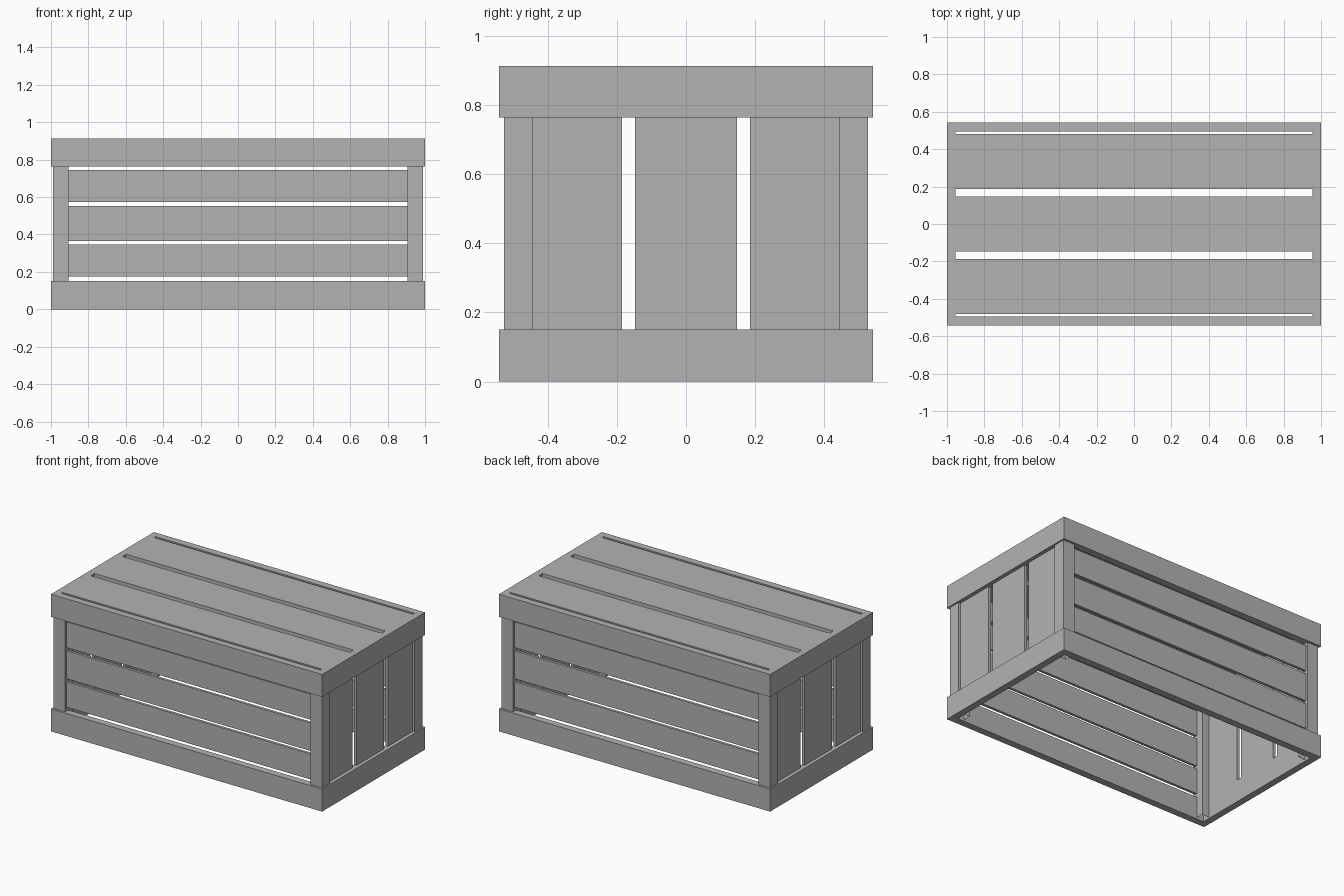
import bpy
import bmesh
from mathutils import Vector

cube = bpy.data.objects.get("Cube")
if cube:
    bpy.data.objects.remove(cube, do_unlink=True)

grey = bpy.data.materials.new("plain grey")
grey.use_nodes = True
GREY = (0.45, 0.45, 0.45, 1)
grey.diffuse_color = GREY
grey.node_tree.nodes["Principled BSDF"].inputs["Base Color"].default_value = GREY

HX, HY, HZ = 1.0, 0.542, 0.914     # overall half length, half width, height
IX, IY = 0.955, 0.495              # inside of the frames
BAND = 0.15                        # height of the frames


def finish(name, bm):
    bmesh.ops.recalc_face_normals(bm, faces=bm.faces)
    mesh = bpy.data.meshes.new(name)
    bm.to_mesh(mesh)
    bm.free()
    mesh.materials.append(grey)
    obj = bpy.data.objects.new(name, mesh)
    bpy.context.collection.objects.link(obj)
    return obj


def box(name, lo, hi, open_ends=False):
    bm = bmesh.new()
    bmesh.ops.create_cube(bm, size=1)
    lo, hi = Vector(lo), Vector(hi)
    for v in bm.verts:
        v.co = (lo + hi) / 2 + v.co * (hi - lo)
    if open_ends:
        bm.normal_update()
        ends = [f for f in bm.faces if abs(f.normal.z) > 0.9]
        bmesh.ops.delete(bm, geom=ends, context='FACES_ONLY')
    return finish(name, bm)


def extrude_down(bm, faces, depth):
    new = bmesh.ops.extrude_face_region(bm, geom=faces)["geom"]
    verts = [g for g in new if isinstance(g, bmesh.types.BMVert)]
    bmesh.ops.translate(bm, verts=verts, vec=(0, 0, -depth))
    return [g for g in new if isinstance(g, bmesh.types.BMFace)]


def frame(name, top, planks, plank_depth=0.03):
    """Rectangular band, with lengthwise planks closing its top."""
    xs = [-HX, -IX, IX, HX]
    ys = sorted({-HY, -IY, IY, HY}.union(*planks))
    bm = bmesh.new()
    grid = [[bm.verts.new((x, y, top)) for y in ys] for x in xs]
    for i in range(len(xs) - 1):
        for j in range(len(ys) - 1):
            rim = i != 1 or j in (0, len(ys) - 2)
            if rim or (ys[j], ys[j + 1]) in planks:
                bm.faces.new((grid[i][j], grid[i + 1][j],
                              grid[i + 1][j + 1], grid[i][j + 1]))
    depth = BAND
    faces = bm.faces[:]
    if planks:
        faces = extrude_down(bm, faces, plank_depth)
        depth -= plank_depth
        faces = [f for f in faces if abs(f.calc_center_median().x) > IX
                 or abs(f.calc_center_median().y) > IY]
    extrude_down(bm, faces, depth)
    bmesh.ops.recalc_face_normals(bm, faces=bm.faces)
    bmesh.ops.dissolve_limit(bm, angle_limit=0.01, verts=bm.verts, edges=bm.edges)
    return finish(name, bm)


# Top lid with slots and open bottom band
frame("slotted_lid", HZ, [(-0.48, -0.187), (-0.148, 0.148), (0.187, 0.48)])
frame("bottom_band", BAND, [])

# Hollow corner posts
PX, PY = 0.905, 0.445
for sx, side in ((1, "left"), (-1, "right")):
    for sy, end in ((-1, "front"), (1, "back")):
        xs = sorted((sx * PX, sx * 0.99))
        ys = sorted((sy * PY, sy * 0.527))
        box(f"{end}_{side}_post", (xs[0], ys[0], 0.01), (xs[1], ys[1], 0.89), True)

# Horizontal slats on the long sides
for sy, side in ((-1, "front"), (1, "back")):
    ys = sorted((sy * 0.497, sy * 0.515))
    for k, (z0, z1) in enumerate(((0.176, 0.346), (0.366, 0.552), (0.574, 0.745))):
        box(f"{side}_slat_{k + 1}", (-PX, ys[0], z0), (PX, ys[1], z1))

# Vertical slats on the short ends
for sx, side in ((1, "left"), (-1, "right")):
    xs = sorted((sx * 0.957, sx * 0.975))
    for k, (y0, y1) in enumerate(((-PY, -0.185), (-0.147, 0.147), (0.185, PY))):
        box(f"{side}_slat_{k + 1}", (xs[0], y0, 0.1), (xs[1], y1, 0.83))
